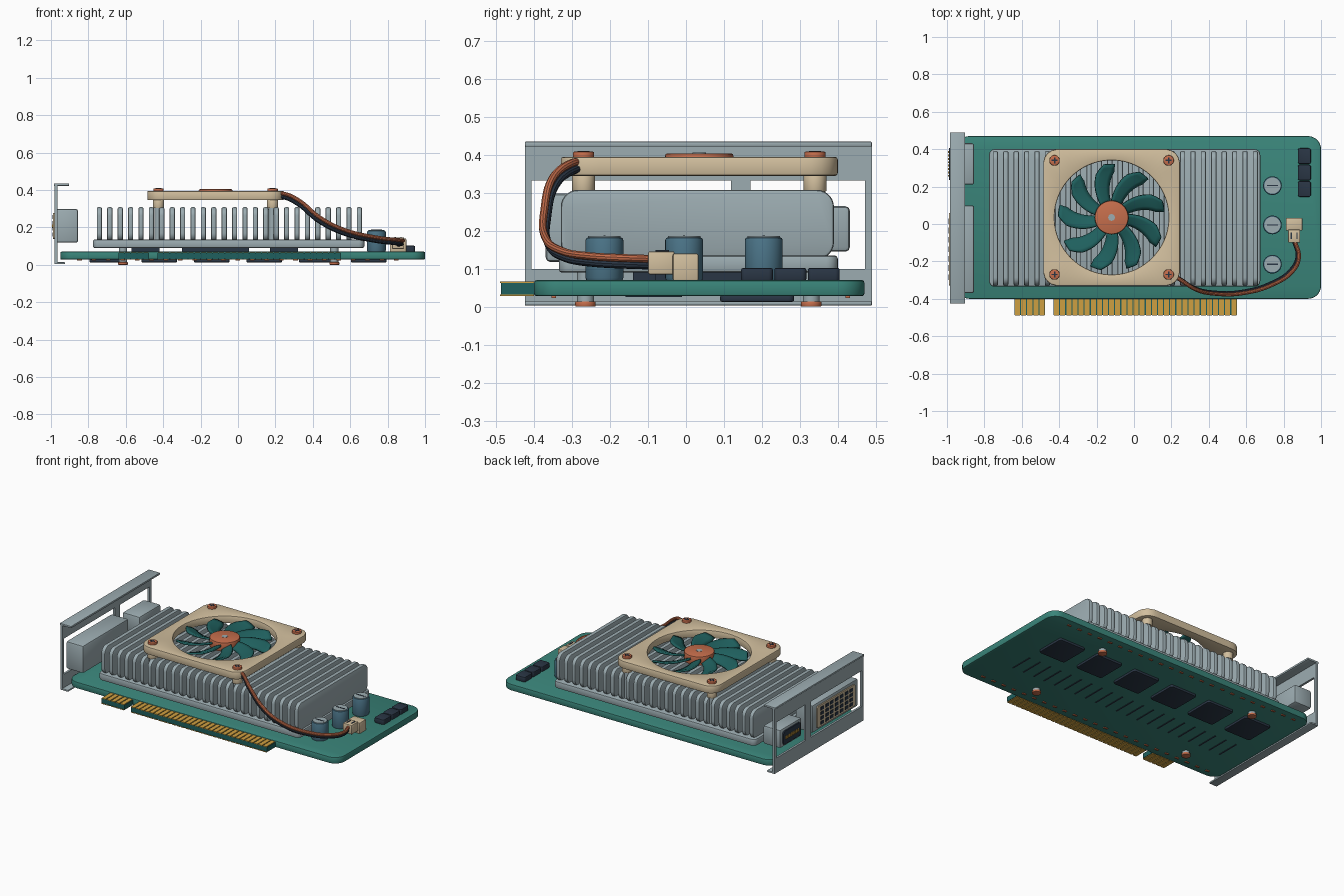
import bpy, bmesh, math
from mathutils import Vector

if "Cube" in bpy.data.objects:
    bpy.data.objects.remove(bpy.data.objects["Cube"])

made = []


def material(name, hexa):
    srgb = [int(hexa[i:i + 2], 16) / 255 for i in (0, 2, 4)]
    col = [c / 12.92 if c < 0.04 else ((c + 0.055) / 1.055) ** 2.4 for c in srgb] + [1]
    m = bpy.data.materials.new(name)
    m.use_nodes = True
    m.diffuse_color = col
    m.node_tree.nodes["Principled BSDF"].inputs["Base Color"].default_value = col
    return m


TEAL = material("board teal", "3A857A")
DARK_TEAL = material("dark teal", "1F605E")
METAL = material("light metal", "9CACB1")
TAN = material("tan plastic", "D2BF9E")
COPPER = material("copper", "C66E4C")
GOLD = material("gold", "CFA041")
NAVY = material("dark navy", "2A3645")
BLUE = material("capacitor blue", "4B7488")


def finish(bm, name, mat):
    bmesh.ops.recalc_face_normals(bm, faces=bm.faces)
    me = bpy.data.meshes.new(name)
    bm.to_mesh(me)
    bm.free()
    me.materials.append(mat)
    ob = bpy.data.objects.new(name, me)
    bpy.context.collection.objects.link(ob)
    made.append(ob)
    return ob


def soften(bm, width):
    bm.normal_update()
    sharp = [e for e in bm.edges if len(e.link_faces) == 2 and e.calc_face_angle() > 0.6]
    bmesh.ops.bevel(bm, geom=sharp, offset=width, segments=2, profile=0.5, affect='EDGES')


def slab(name, x, y, z, mat, r=0, axis=2, edge=0):
    """Box from ranges; r rounds the corners around one axis, edge softens the rims."""
    bm = bmesh.new()
    bmesh.ops.create_cube(bm, size=1)
    for v in bm.verts:
        v.co = Vector([lo + (hi - lo) * (c + 0.5) for c, (lo, hi) in zip(v.co, (x, y, z))])
    if r:
        along = [e for e in bm.edges
                 if abs((e.verts[0].co - e.verts[1].co).normalized()[axis]) > 0.9]
        bmesh.ops.bevel(bm, geom=along, offset=r, segments=7, profile=0.5, affect='EDGES')
    if edge:
        soften(bm, edge)
    return finish(bm, name, mat)


def disc(name, x, y, z0, z1, radius, mat, edge=0, sides=32):
    bm = bmesh.new()
    bmesh.ops.create_cone(bm, cap_ends=True, segments=sides, radius1=radius,
                          radius2=radius, depth=z1 - z0)
    if edge:
        soften(bm, edge)
    bmesh.ops.translate(bm, verts=bm.verts, vec=(x, y, (z0 + z1) / 2))
    return finish(bm, name, mat)


def repeat(ob, count, step):
    mod = ob.modifiers.new("repeat", 'ARRAY')
    mod.count = count
    mod.use_relative_offset = False
    mod.use_constant_offset = True
    mod.constant_offset_displace = (step, 0, 0)


# Circuit board and edge connector
slab("circuit_board", (-0.95, 1), (-0.4, 0.47), (0.028, 0.07), TEAL, 0.07, 2, 0.006)
for part, x0, x1, count in (("short", -0.64, -0.475, 5), ("long", -0.43, 0.55, 30)):
    slab(part + "_connector_tongue", (x0, x1), (-0.487, -0.38), (0.032, 0.062), DARK_TEAL)
    step = (x1 - x0) / count
    for side, z in (("top", 0.062), ("bottom", 0.028)):
        finger = slab(f"{part}_{side}_contacts", (x0 + 0.003, x0 + step - 0.003),
                      (-0.49, -0.4), (z, z + 0.004), GOLD)
        repeat(finger, count, step)

# Underside chips, solder joints and traces
for i in range(6):
    x = -0.7 + 0.28 * i
    slab(f"underside_chip_{i}", (x - 0.095, x + 0.095), (0.09, 0.285), (0.013, 0.03),
         NAVY, 0.015, 2, 0.004)
for i, y in enumerate((-0.355, 0.42)):
    repeat(slab(f"solder_row_{i}", (-0.86, -0.835), (y, y + 0.012), (0.023, 0.03), COPPER), 23, 0.077)
repeat(slab("underside_traces", (-0.785, -0.777), (-0.16, -0.01), (0.025, 0.03), NAVY), 21, 0.078)

# Heatsink with its fins, chips beneath and mounting screws
slab("heatsink_base", (-0.775, 0.675), (-0.335, 0.4), (0.09, 0.135), METAL, 0.03, 2, 0.008)
fin = slab("heatsink_fins", (-0.755, -0.727), (-0.33, 0.39), (0.125, 0.308), METAL, 0.045, 0, 0.008)
repeat(fin, 26, 0.0556)
slab("main_chip", (-0.3, 0.06), (-0.14, 0.22), (0.07, 0.09), NAVY)
for i, x in enumerate((-0.57, 0.17)):
    slab(f"memory_chip_{i}", (x, x + 0.15), (-0.08, 0.16), (0.07, 0.09), NAVY)
for i, x in enumerate((-0.615, 0.515)):
    for j, y in enumerate((-0.265, 0.33)):
        disc(f"heatsink_standoff_{i}{j}", x, y, 0.013, 0.095, 0.022, METAL)
        disc(f"heatsink_screw_{i}{j}", x, y, 0, 0.014, 0.027, COPPER, 0.003)

# Fan frame: rounded square outside, round hole inside
FX, FY, HALF, HOLE, ROUND = -0.12, 0.035, 0.365, 0.305, 0.075


def square_reach(a):
    c, s = abs(math.cos(a)), abs(math.sin(a))
    t, k = HALF / max(c, s), HALF - ROUND
    if min(c, s) * t > k:
        u = k * (c + s)
        t = u + math.sqrt(u * u - 2 * k * k + ROUND * ROUND)
    return t


bm = bmesh.new()
N = 120
rings = []
for outer, z in ((True, 0.345), (True, 0.395), (False, 0.395), (False, 0.345)):
    ring = []
    for i in range(N):
        a = math.tau * i / N
        d = square_reach(a) if outer else HOLE
        ring.append(bm.verts.new((FX + d * math.cos(a), FY + d * math.sin(a), z)))
    rings.append(ring)
for k in range(4):
    p, q = rings[k], rings[(k + 1) % 4]
    for i in range(N):
        j = (i + 1) % N
        bm.faces.new((p[i], p[j], q[j], q[i]))
soften(bm, 0.007)
finish(bm, "fan_frame", TAN)

# Fan posts and screws
for i, sx in enumerate((-1, 1)):
    for j, sy in enumerate((-1, 1)):
        x, y = FX + sx * 0.305, FY + sy * 0.305
        disc(f"fan_post_{i}{j}", x, y, 0.13, 0.31, 0.022, METAL)
        disc(f"fan_spacer_{i}{j}", x, y, 0.303, 0.347, 0.03, TAN, 0.003)
        disc(f"fan_screw_{i}{j}", x, y, 0.39, 0.409, 0.028, COPPER, 0.004)
        for k, (w, h) in enumerate(((0.016, 0.004), (0.004, 0.016))):
            slab(f"screw_slot_{i}{j}{k}", (x - w, x + w), (y - h, y + h), (0.407, 0.4105), NAVY)

# Fan hub and swept, tilted blades
disc("fan_hub", FX, FY, 0.345, 0.404, 0.09, COPPER, 0.006, 48)
disc("hub_cap", FX, FY, 0.4, 0.406, 0.018, METAL)
bm = bmesh.new()
STEPS, ACROSS = 10, 4
for b in range(9):
    rows = []
    for i in range(STEPS + 1):
        t = i / STEPS
        r = 0.08 + 0.205 * t
        mid = math.radians(33 + 40 * b) - 0.36 * t ** 1.6
        half = 0.027 + 0.027 * t - 0.025 * max(0, t - 0.8) / 0.2
        row = []
        for k in range(ACROSS + 1):
            s = 2 * k / ACROSS - 1
            a = mid + s * half / r
            z = 0.37 + 0.015 * s + 0.003 * (1 - s * s)
            row.append(bm.verts.new((FX + r * math.cos(a), FY + r * math.sin(a), z)))
        rows.append(row)
    for p, q in zip(rows, rows[1:]):
        for k in range(ACROSS):
            bm.faces.new((p[k], q[k], q[k + 1], p[k + 1]))
blades = finish(bm, "fan_blades", DARK_TEAL)
thick = blades.modifiers.new("thickness", 'SOLIDIFY')
thick.thickness = 0.012
thick.offset = 0

# Capacitors and small power blocks
for i, y in enumerate((-0.215, -0.005, 0.205)):
    disc(f"capacitor_{i}", 0.74, y, 0.068, 0.183, 0.05, BLUE, 0.008)
    disc(f"capacitor_top_{i}", 0.74, y, 0.18, 0.186, 0.043, METAL)
    slab(f"capacitor_mark_{i}", (0.71, 0.77), (y - 0.003, y + 0.003), (0.184, 0.188), NAVY)
    yb = 0.275 + (i - 1) * 0.088
    slab(f"power_block_{i}", (0.876, 0.946), (yb - 0.042, yb + 0.042), (0.068, 0.102),
         NAVY, 0.012, 2, 0.005)

# Cable plug
slab("plug_socket", (0.812, 0.9), (-0.035, 0.033), (0.068, 0.14), TAN, 0, 2, 0.005)
slab("plug_body", (0.824, 0.888), (-0.1, -0.03), (0.085, 0.146), TAN, 0, 2, 0.005)
for i, x in enumerate((0.838, 0.868)):
    slab(f"plug_latch_rail_{i}", (x, x + 0.007), (-0.08, -0.045), (0.145, 0.149), NAVY)

# Fan cable: two wires on the same path
PATH = [(0.2, -0.27, 0.375), (0.25, -0.3, 0.373), (0.33, -0.35, 0.335), (0.44, -0.374, 0.245),
        (0.57, -0.372, 0.18), (0.74, -0.325, 0.14), (0.85, -0.25, 0.127),
        (0.882, -0.18, 0.123), (0.86, -0.09, 0.12)]
for name, mat, dx, dz in (("copper_wire", COPPER, 0, 0.006), ("dark_wire", NAVY, 0.008, -0.012)):
    cu = bpy.data.curves.new(name, 'CURVE')
    cu.dimensions = '3D'
    cu.bevel_depth = 0.0105
    cu.bevel_resolution = 3
    cu.use_fill_caps = True
    sp = cu.splines.new('BEZIER')
    sp.bezier_points.add(len(PATH) - 1)
    for pt, (x, y, z) in zip(sp.bezier_points, PATH):
        pt.co = (x - dx, y + dx, z + dz)
        pt.handle_left_type = pt.handle_right_type = 'AUTO'
    tmp = bpy.data.objects.new(name + "_path", cu)
    bpy.context.collection.objects.link(tmp)
    bpy.context.view_layer.update()
    bm = bmesh.new()
    bm.from_mesh(tmp.evaluated_get(bpy.context.evaluated_depsgraph_get()).to_mesh())
    bpy.data.objects.remove(tmp)
    finish(bm, name, mat)

# Mounting bracket
BX = (-0.98, -0.966)
slab("bracket_top_bar", BX, (-0.425, 0.49), (0.333, 0.43), METAL)
slab("bracket_bottom_bar", BX, (-0.425, 0.49), (0.004, 0.1), METAL)
for name, y0, y1 in (("right", -0.425, -0.407), ("middle", 0.118, 0.17), ("left", 0.472, 0.49)):
    slab(f"bracket_{name}_post", BX, (y0, y1), (0.09, 0.34), METAL)
slab("bracket_top_flange", (-0.985, -0.903), (-0.425, 0.49), (0.422, 0.435), METAL, 0, 2, 0.003)
slab("bracket_bottom_flange", (-0.98, -0.925), (-0.425, 0.49), (0.003, 0.014), METAL, 0, 2, 0.003)

# Large port with a grid of sockets
slab("large_port", (-0.98, -0.855), (-0.37, 0.1), (0.118, 0.298), METAL, 0, 2, 0.012)
slab("large_port_face", (-0.988, -0.978), (-0.33, 0.06), (0.138, 0.278), TAN, 0.012, 0)
for i in range(7):
    for j in range(4):
        y, z = -0.285 + 0.05 * i, 0.162 + 0.031 * j
        slab(f"port_socket_{i}{j}", (-0.992, -0.986), (y - 0.015, y + 0.015),
             (z - 0.01, z + 0.01), NAVY)

# Small port with a row of pins
slab("small_port", (-0.98, -0.855), (0.21, 0.432), (0.145, 0.265), METAL, 0, 2, 0.012)
slab("small_port_face", (-0.988, -0.978), (0.235, 0.407), (0.162, 0.248), NAVY, 0.012, 0)
for i in range(8):
    y = 0.258 + 0.018 * i
    slab(f"port_pin_{i}", (-0.994, -0.986), (y - 0.005, y + 0.005), (0.196, 0.214), GOLD)

# Smooth shading with crisp edges
bpy.ops.object.select_all(action='DESELECT')
for ob in made:
    ob.select_set(True)
bpy.context.view_layer.objects.active = made[0]
bpy.ops.object.shade_smooth_by_angle(angle=math.radians(26))
